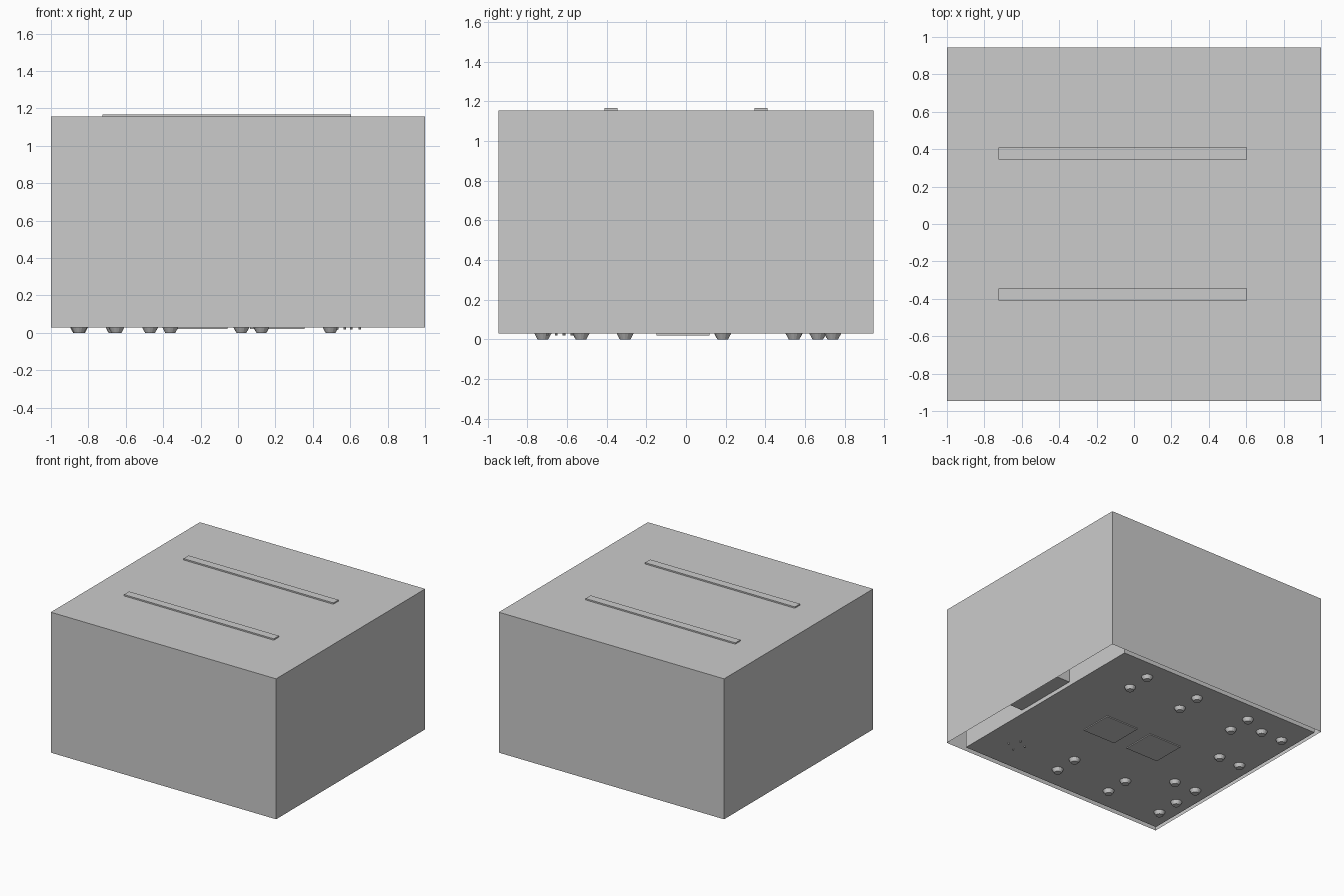
import bpy, bmesh

if "Cube" in bpy.data.objects:
    bpy.data.objects.remove(bpy.data.objects["Cube"])

def box(name, x0, x1, y0, y1, z0, z1, open_bottom=False):
    bm = bmesh.new()
    bmesh.ops.create_cube(bm, size=1)
    for v in bm.verts:
        v.co.x = x1 if v.co.x > 0 else x0
        v.co.y = y1 if v.co.y > 0 else y0
        v.co.z = z1 if v.co.z > 0 else z0
    if open_bottom:
        low = [f for f in bm.faces if all(abs(v.co.z - z0) < 1e-5 for v in f.verts)]
        bmesh.ops.delete(bm, geom=low, context='FACES_ONLY')
    return finish(name, bm)

def finish(name, bm):
    me = bpy.data.meshes.new(name)
    bm.to_mesh(me)
    bm.free()
    ob = bpy.data.objects.new(name, me)
    bpy.context.collection.objects.link(ob)
    return ob

def cone_mesh(name, sides, r_low, r_high, z0, z1):
    bm = bmesh.new()
    bmesh.ops.create_cone(bm, cap_ends=True, segments=sides, radius1=r_low,
                          radius2=r_high, depth=z1 - z0)
    bmesh.ops.translate(bm, verts=bm.verts, vec=(0, 0, (z0 + z1) / 2))
    return finish(name, bm)

def scatter(source, name, spots):
    # Linked copies of one mesh at each spot
    for i, (x, y) in enumerate(spots):
        ob = source if i == 0 else source.copy()
        if i:
            bpy.context.collection.objects.link(ob)
        ob.name = f"{name}_{i + 1}"
        ob.location = (x, y, 0)

BASE = 0.028

# Outer cover, open underneath
box("outer_cover", -1, 1, -0.945, 0.945, BASE, 1.155, open_bottom=True)

# Inner body, set back from the right wall
box("inner_body", -0.97, 0.85, -0.905, 0.905, BASE, 1.13)

# Connector block bridging the gap on the right side
box("side_connector", 0.84, 0.985, -0.265, 0.275, 0.06, 0.35)

# Two raised strips on the top
for side, y in (("front", -0.3775), ("back", 0.3775)):
    box(f"top_strip_{side}", -0.725, 0.605, y - 0.0325, y + 0.0325, 1.15, 1.166)

# Thin access plates under the body
for i, x in enumerate((-0.335, 0.075)):
    box(f"bottom_plate_{i + 1}", x - 0.01, x + 0.28, -0.15, 0.118, 0.02, BASE + 0.005)

# Tapered feet: paired rows plus a group along the left edge
feet = [(x, y) for x in (0.495, 0.018, -0.47) for y in (0.74, 0.545)]
feet += [(x, y) for x in (0.125, -0.362, -0.85) for y in (-0.53, -0.722)]
feet += [(x, y) for x in (-0.665, -0.855) for y in (0.665, 0.185)]
feet += [(-0.65, -0.307), (-0.845, -0.307)]
scatter(cone_mesh("foot", 16, 0.027, 0.044, 0.0, BASE + 0.003), "foot", feet)

# Four small pins in a tilted square
pins = [(0.65, -0.655), (0.605, -0.575), (0.57, -0.7), (0.53, -0.615)]
scatter(cone_mesh("pin", 10, 0.007, 0.007, 0.018, BASE + 0.003), "pin", pins)
